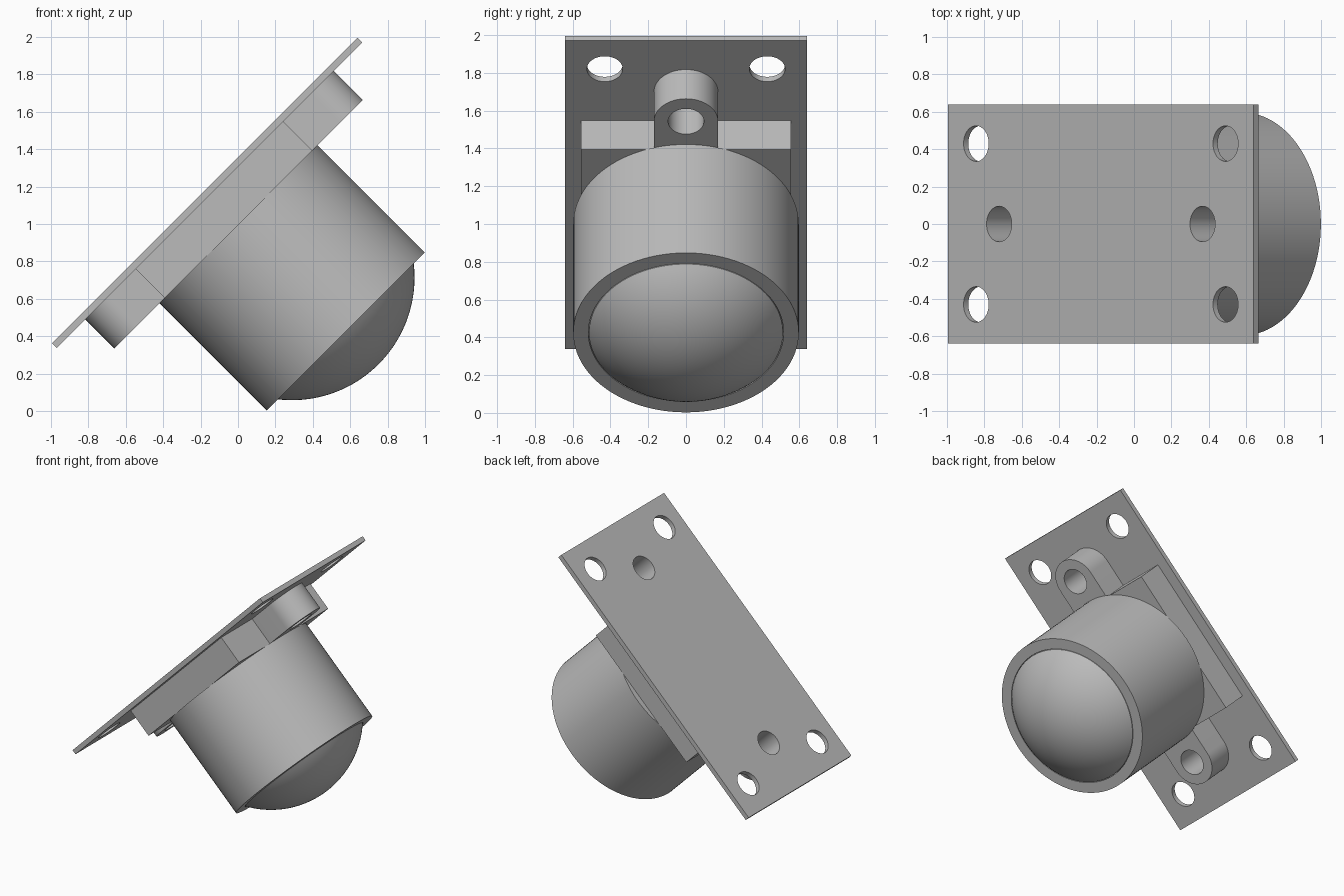
import bpy, bmesh
from math import pi, sin, cos, asin, sqrt
from mathutils import Matrix, Vector

cube = bpy.data.objects.get("Cube")
if cube:
    bpy.data.objects.remove(cube, do_unlink=True)

grey = bpy.data.materials.new("plain grey")
grey.use_nodes = True
COLOUR = (0.5, 0.5, 0.5, 1)
grey.diffuse_color = COLOUR
grey.node_tree.nodes["Principled BSDF"].inputs["Base Color"].default_value = COLOUR

# Parts are built with the mounting plate flat on top, then tilted 45 degrees
TILT = Matrix.Translation((0.507, 0, 0.495)) @ Matrix.Rotation(-pi / 4, 4, 'Y')
PLATE_TOP, PLATE_BOTTOM, BASE_BOTTOM, CUP_BOTTOM = 0.968, 0.932, 0.713, -0.099
HOLE_RADIUS = 0.095


def make_object(name, bm):
    bmesh.ops.recalc_face_normals(bm, faces=bm.faces)
    mesh = bpy.data.meshes.new(name)
    bm.to_mesh(mesh)
    bm.free()
    mesh.materials.append(grey)
    obj = bpy.data.objects.new(name, mesh)
    bpy.context.collection.objects.link(obj)
    return obj


def prism(name, outline, low, high):
    """Extrude a flat outline between two heights."""
    bm = bmesh.new()
    face = bm.faces.new([bm.verts.new((x, y, low)) for x, y in outline])
    top = bmesh.ops.extrude_face_region(bm, geom=[face])["geom"]
    verts = [v for v in top if isinstance(v, bmesh.types.BMVert)]
    bmesh.ops.translate(bm, verts=verts, vec=(0, 0, high - low))
    return make_object(name, bm)


def rectangle(a, b):
    return [(-a, -b), (a, -b), (a, b), (-a, b)]


def circle(x, y, r, n=48):
    return [(x + r * cos(2 * pi * i / n), y + r * sin(2 * pi * i / n)) for i in range(n)]


def drill(obj, centres):
    """Cut round holes straight through a part."""
    for x, y in centres:
        cutter = prism("hole_cutter", circle(x, y, HOLE_RADIUS), 0.5, 1.2)
        mod = obj.modifiers.new("hole", 'BOOLEAN')
        mod.operation, mod.solver, mod.object = 'DIFFERENCE', 'EXACT', cutter
        bpy.context.view_layer.objects.active = obj
        bpy.ops.object.modifier_apply(modifier=mod.name)
        bpy.data.objects.remove(cutter, do_unlink=True)


parts = []

# Mounting plate with four corner holes and two fixing holes
LUG_X = 0.769
plate = prism("mounting_plate", rectangle(1.155, 0.64), PLATE_BOTTOM, PLATE_TOP)
drill(plate, [(sx * 0.943, sy * 0.43) for sx in (-1, 1) for sy in (-1, 1)]
      + [(-LUG_X, 0), (LUG_X, 0)])
parts.append(plate)

# Square base block
parts.append(prism("base_block", rectangle(0.558, 0.555), BASE_BOTTOM, PLATE_BOTTOM))

# Rounded fixing lugs at both ends of the block
LUG_R = 0.17
for side, name in ((1, "upper_lug"), (-1, "lower_lug")):
    arc = [-pi / 2 + pi * i / 32 for i in range(33)]
    outline = [(side * (LUG_X + LUG_R * cos(a)), LUG_R * sin(a)) for a in arc]
    outline += [(side * 0.55, LUG_R), (side * 0.55, -LUG_R)]
    lug = prism(name, outline, BASE_BOTTOM, PLATE_BOTTOM)
    drill(lug, [(side * LUG_X, 0)])
    parts.append(lug)

# Round cup, its rim and the domed ball, each turned from a profile
def lathe(name, profile, steps=96):
    bm = bmesh.new()
    verts = [bm.verts.new((r, 0, z)) for r, z in profile]
    edges = [bm.edges.new(pair) for pair in zip(verts, verts[1:])]
    bmesh.ops.spin(bm, geom=verts + edges, cent=(0, 0, 0), axis=(0, 0, 1),
                   angle=2 * pi, steps=steps)
    bmesh.ops.remove_doubles(bm, verts=bm.verts, dist=0.0005)
    return make_object(name, bm)


CUP_R, RIM_R, BALL_R = 0.597, 0.517, 0.656
parts.append(lathe("cup", [(0, BASE_BOTTOM), (CUP_R, BASE_BOTTOM), (CUP_R, CUP_BOTTOM),
                           (RIM_R, CUP_BOTTOM), (RIM_R, CUP_BOTTOM + 0.05),
                           (0, CUP_BOTTOM + 0.05)]))
ball_rim = RIM_R - 0.004
ball_centre = CUP_BOTTOM + sqrt(BALL_R ** 2 - ball_rim ** 2)
half = asin(ball_rim / BALL_R)
cap = [(BALL_R * sin(half * i / 24), ball_centre - BALL_R * cos(half * i / 24))
       for i in range(25)]
parts.append(lathe("ball", cap + [(ball_rim, CUP_BOTTOM + 0.05), (0, CUP_BOTTOM + 0.05)]))

# Tilt everything and shade the round surfaces
bpy.ops.object.select_all(action='DESELECT')
for obj in parts:
    obj.data.transform(TILT)
    obj.select_set(True)
bpy.context.view_layer.objects.active = parts[0]
bpy.ops.object.shade_smooth_by_angle(angle=pi / 6)
